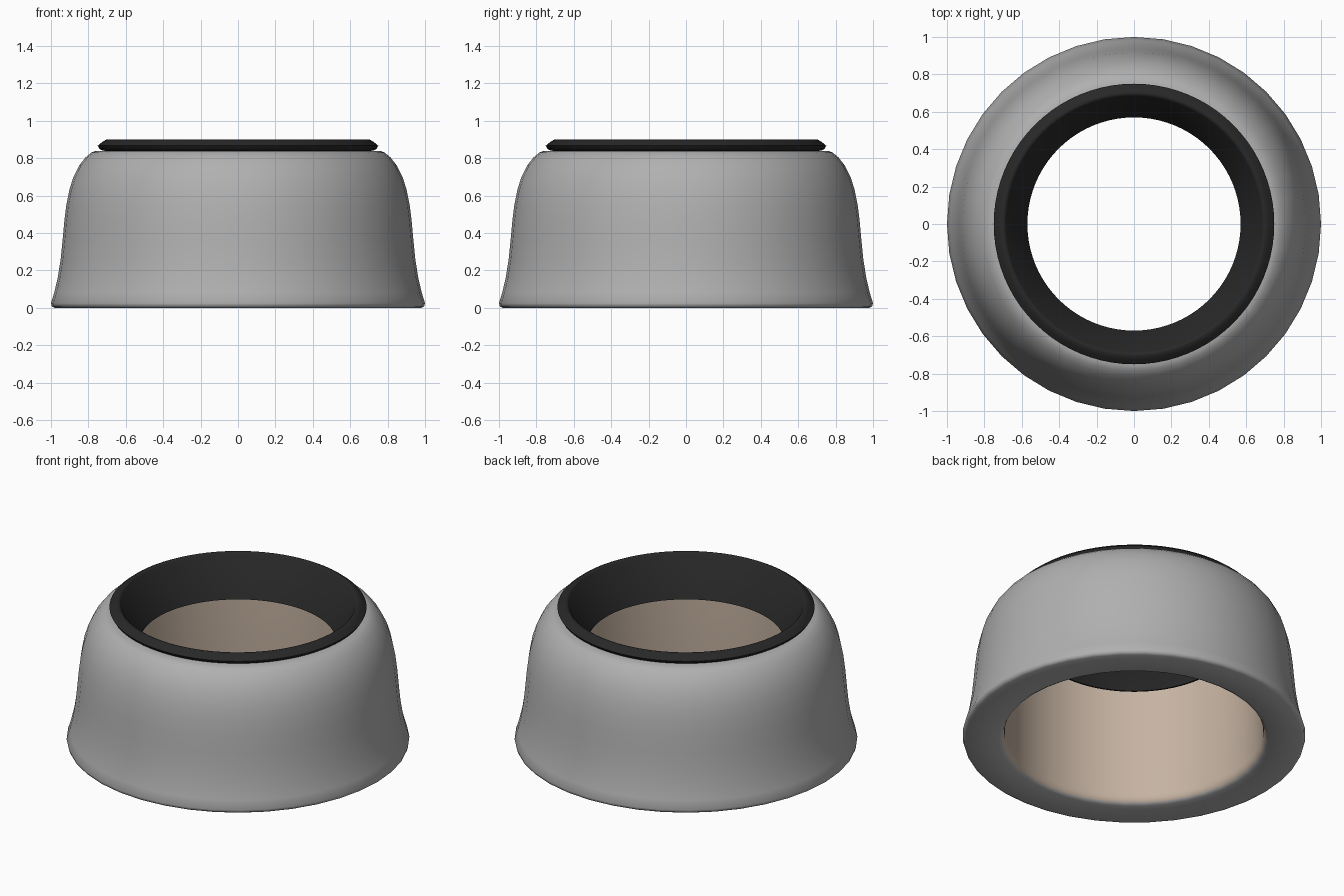
import bpy, bmesh, math

if "Cube" in bpy.data.objects:
    bpy.data.objects.remove(bpy.data.objects["Cube"])

def material(name, rgb):
    m = bpy.data.materials.new(name)
    m.diffuse_color = (*rgb, 1)
    m.use_nodes = True
    m.node_tree.nodes["Principled BSDF"].inputs["Base Color"].default_value = m.diffuse_color
    return m

grey = material("light grey", (0.435, 0.435, 0.435))
beige = material("beige lining", (0.56, 0.45, 0.36))
black = material("near black", (0.021, 0.021, 0.021))

def lathe(name, profile, mats, seg, rule=None, angle=40):
    """Spin a closed (radius, z) profile around the z axis."""
    bm = bmesh.new()
    rings = [[bm.verts.new((r * math.cos(2 * math.pi * i / seg),
                            r * math.sin(2 * math.pi * i / seg), z))
              for i in range(seg)] for r, z in profile]
    n = len(rings)
    for k in range(n):
        a, b = rings[k], rings[(k + 1) % n]
        for i in range(seg):
            j = (i + 1) % seg
            f = bm.faces.new((a[i], a[j], b[j], b[i]))
            f.material_index = rule(k) if rule else 0
    bmesh.ops.recalc_face_normals(bm, faces=bm.faces)
    me = bpy.data.meshes.new(name)
    bm.to_mesh(me)
    bm.free()
    for m in mats:
        me.materials.append(m)
    ob = bpy.data.objects.new(name, me)
    bpy.context.collection.objects.link(ob)
    bpy.ops.object.select_all(action='DESELECT')
    ob.select_set(True)
    bpy.context.view_layer.objects.active = ob
    bpy.ops.object.shade_smooth_by_angle(angle=math.radians(angle))
    return ob

# Flared outer shell, flat underside and straight beige inner wall
outer = [(0.79, 0.0), (0.98, 0.0), (0.995, 0.008), (1.0, 0.025), (0.983, 0.08),
         (0.964, 0.16), (0.948, 0.26), (0.938, 0.36), (0.929, 0.46),
         (0.918, 0.55), (0.902, 0.63), (0.88, 0.70), (0.85, 0.76),
         (0.815, 0.805), (0.785, 0.83), (0.76, 0.84), (0.70, 0.84)]
inner = [(0.70, 0.83), (0.755, 0.80), (0.755, 0.06), (0.758, 0.035), (0.77, 0.012)]
first_inner = len(outer)
last = len(outer) + len(inner) - 1
lathe("shell", outer + inner, [grey, beige], 40,
      lambda k: 1 if first_inner <= k < last else 0, angle=60)

# Dark rim with a funnel hanging inside the opening
lathe("rim_funnel",
      [(0.57, 0.65), (0.685, 0.89), (0.693, 0.898), (0.705, 0.899), (0.725, 0.888),
       (0.75, 0.867), (0.74, 0.85), (0.725, 0.841), (0.69, 0.838), (0.58, 0.65)],
      [black], 80, angle=50)
